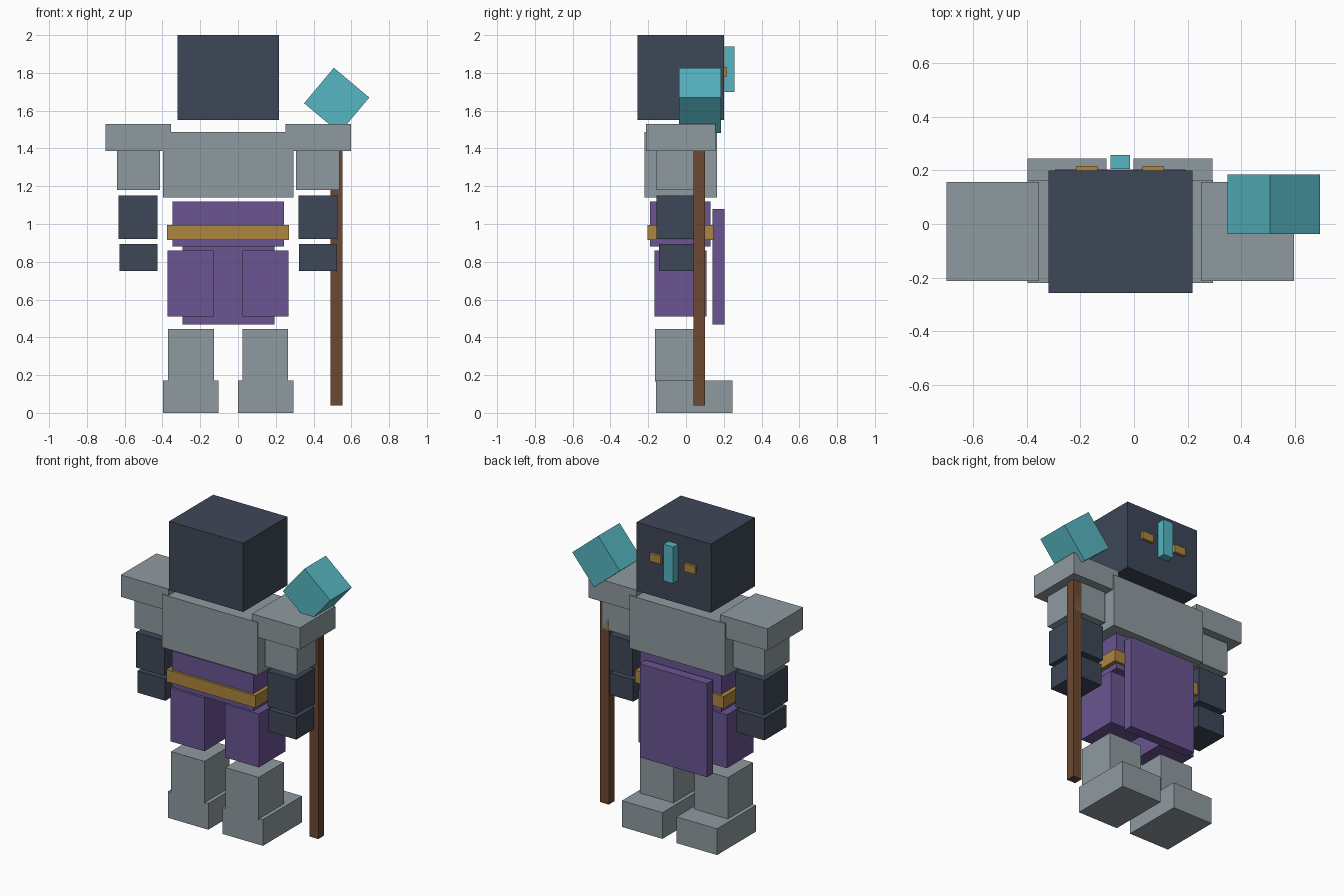
import bpy
import math

if "Cube" in bpy.data.objects:
    bpy.data.objects.remove(bpy.data.objects["Cube"])


def material(name, r, g, b):
    """Flat material from 0-255 display values, stored as linear."""
    def lin(c):
        c /= 255
        return c / 12.92 if c <= 0.04045 else ((c + 0.055) / 1.055) ** 2.4
    m = bpy.data.materials.new(name)
    m.diffuse_color = (lin(r), lin(g), lin(b), 1)
    m.use_nodes = True
    m.node_tree.nodes["Principled BSDF"].inputs["Base Color"].default_value = m.diffuse_color
    return m


SLATE = material("dark_slate", 62, 71, 87)
STONE = material("grey_armour", 143, 155, 160)
PURPLE = material("purple_cloth", 106, 85, 145)
GOLD = material("gold", 173, 134, 62)
TEAL = material("teal_crystal", 86, 182, 194)
WOOD = material("brown_wood", 108, 72, 50)


def box(name, mat, x, y, z, turn=0):
    """Box spanning the given (min, max) ranges, optionally turned about y."""
    centre = [(a + b) / 2 for a, b in (x, y, z)]
    bpy.ops.mesh.primitive_cube_add(size=1, location=centre)
    ob = bpy.context.object
    ob.name = name
    ob.scale = [b - a for a, b in (x, y, z)]
    ob.rotation_euler.y = math.radians(turn)
    ob.data.materials.append(mat)
    return ob


MID = -0.052  # the body's mirror plane


def pair(name, mat, inner, outer, y, z):
    """Mirrored pair of boxes, given by distances from the body's middle."""
    box(name + "_right", mat, (MID + inner, MID + outer), y, z)
    box(name + "_left", mat, (MID - outer, MID - inner), y, z)


# Head and face
box("head", SLATE, (-0.32, 0.218), (-0.257, 0.2), (1.55, 2.0))
pair("eye", GOLD, 0.084, 0.164, (0.19, 0.217), (1.78, 1.832))
box("face_crystal", TEAL, (-0.087, -0.015), (0.205, 0.257), (1.70, 1.94))

# Torso
box("chest", STONE, (-0.398, 0.295), (-0.22, 0.165), (1.14, 1.487))
box("waist", PURPLE, (-0.347, 0.244), (-0.19, 0.13), (0.88, 1.12))
box("belt", GOLD, (-0.375, 0.27), (-0.205, 0.145), (0.915, 0.995))
box("back_cloth", PURPLE, (-0.295, 0.193), (0.14, 0.203), (0.467, 1.08))

# Arms
pair("shoulder_plate", STONE, 0.303, 0.649, (-0.213, 0.156), (1.387, 1.53))
pair("upper_arm", STONE, 0.36, 0.589, (-0.158, 0.1), (1.18, 1.387))
pair("forearm", SLATE, 0.373, 0.58, (-0.155, 0.095), (0.92, 1.15))
pair("hand", SLATE, 0.375, 0.576, (-0.144, 0.085), (0.752, 0.895))

# Legs
pair("thigh", PURPLE, 0.075, 0.32, (-0.167, 0.108), (0.51, 0.86))
pair("shin", STONE, 0.076, 0.318, (-0.165, 0.095), (0.165, 0.443))
pair("foot", STONE, 0.051, 0.345, (-0.16, 0.245), (0.003, 0.175))

# Staff with a tilted crystal on top
box("staff", WOOD, (0.49, 0.554), (0.04, 0.1), (0.038, 1.6))
box("staff_crystal", TEAL, (0.4, 0.645), (-0.037, 0.185), (1.532, 1.777), -50)

# Stand the soles on the ground
for ob in bpy.data.objects:
    if ob.name.startswith("foot"):
        ob.location.z -= 0.003
